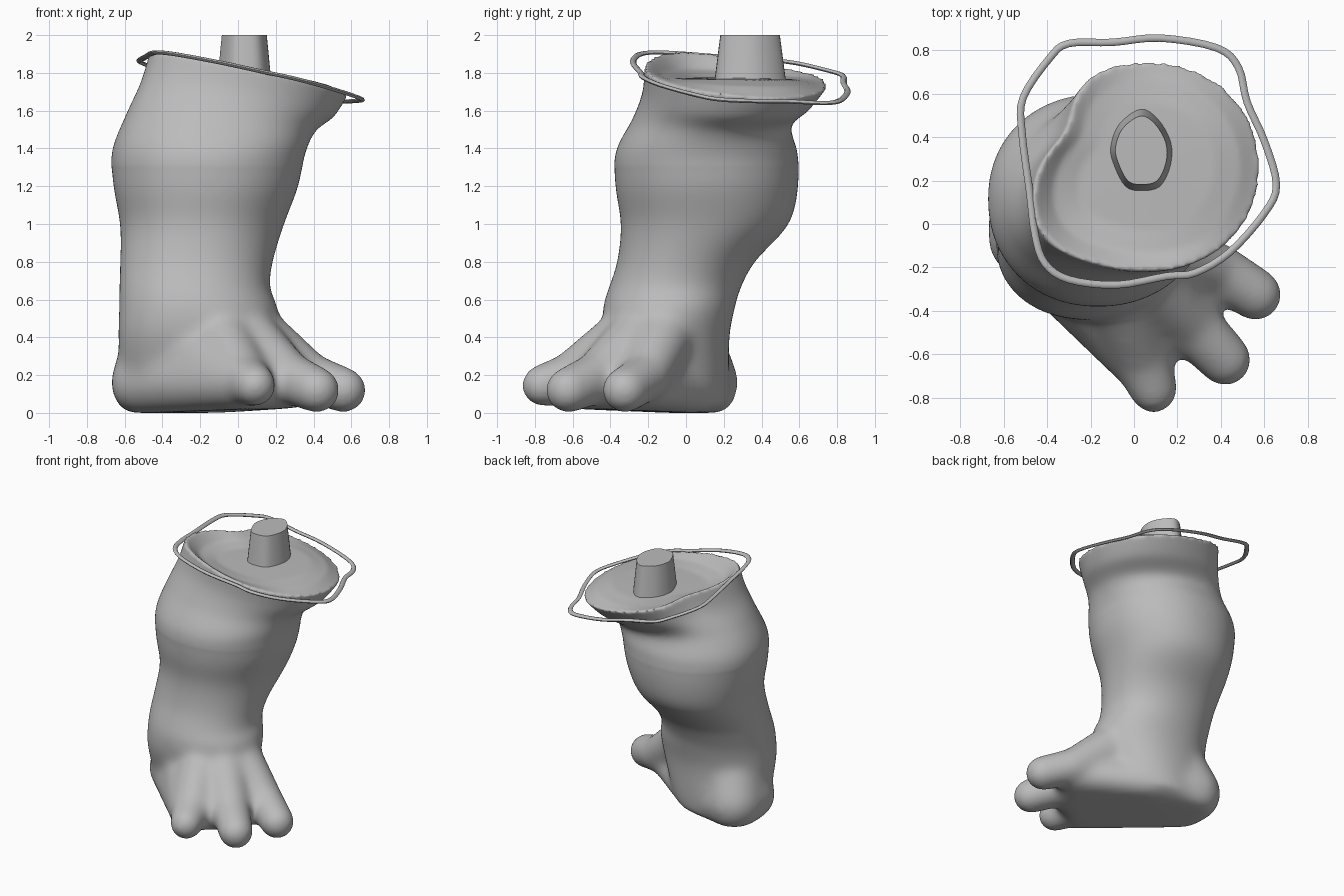
import bpy, bmesh, math
from mathutils import Vector

cube = bpy.data.objects.get("Cube")
if cube:
    bpy.data.objects.remove(cube, do_unlink=True)

grey = bpy.data.materials.new("plain grey")
grey.use_nodes = True
grey.diffuse_color = (0.5, 0.5, 0.5, 1)
grey.node_tree.nodes["Principled BSDF"].inputs["Base Color"].default_value = (0.5, 0.5, 0.5, 1)


def add_object(name, bm):
    mesh = bpy.data.meshes.new(name)
    bmesh.ops.recalc_face_normals(bm, faces=bm.faces)
    bm.to_mesh(mesh)
    bm.free()
    mesh.materials.append(grey)
    obj = bpy.data.objects.new(name, mesh)
    bpy.context.collection.objects.link(obj)
    return obj


def smooth(obj, degrees):
    bpy.ops.object.select_all(action='DESELECT')
    obj.select_set(True)
    bpy.context.view_layer.objects.active = obj
    for mod in list(obj.modifiers):
        bpy.ops.object.modifier_apply(modifier=mod.name)
    bpy.ops.object.shade_smooth_by_angle(angle=math.radians(degrees))


def spline(p, steps, cyclic=False):
    """Smooth interpolation through a list of tuples."""
    n, out = len(p), []
    for i in range(n if cyclic else n - 1):
        idx = [(i + k) % n if cyclic else min(max(i + k, 0), n - 1) for k in (-1, 0, 1, 2)]
        for s in range(steps):
            t = s / steps
            out.append(tuple(
                b + t * (c - a) / 2 + t * t * (a - 2.5 * b + 2 * c - d / 2) + t ** 3 * (1.5 * (b - c) + (d - a) / 2)
                for a, b, c, d in zip(*(p[j] for j in idx))))
    return out if cyclic else out + [p[-1]]


def loft(bm, rings):
    loops = [[bm.verts.new(v) for v in ring] for ring in rings]
    for lo, hi in zip(loops, loops[1:]):
        for i in range(len(lo)):
            j = (i + 1) % len(lo)
            bm.faces.new((lo[i], lo[j], hi[j], hi[i]))
    bm.faces.new(loops[0][::-1])
    bm.faces.new(loops[-1])


def hull(bm, balls):
    """Convex skin around balls given as (x, y, z, radius)."""
    part = bmesh.new()
    for x, y, z, r in balls:
        made = bmesh.ops.create_icosphere(part, subdivisions=3, radius=r)
        bmesh.ops.translate(part, verts=made["verts"], vec=(x, y, z))
    points = [v.co.copy() for v in part.verts]
    part.clear()
    for p in points:
        part.verts.new((p.x, p.y, max(p.z, 0)))
    bmesh.ops.remove_doubles(part, verts=part.verts, dist=0.0005)
    bmesh.ops.convex_hull(part, input=part.verts)
    loose = [v for v in part.verts if not v.link_faces]
    bmesh.ops.delete(part, geom=loose, context='VERTS')
    bmesh.ops.recalc_face_normals(part, faces=part.faces)
    temp = bpy.data.meshes.new("temp")
    part.to_mesh(temp)
    part.free()
    bm.from_mesh(temp)
    bpy.data.meshes.remove(temp)


def section(z, cx, cy, rx, ry, tilt, flare, scale=1.0):
    """Rounded-square outline, tipped towards the rim plane and flared at one corner."""
    ring = []
    for i in range(96):
        a = math.tau * i / 96
        c, s = math.cos(a), math.sin(a)
        k = (abs(c) ** 2.12 + abs(s) ** 2.12) ** (-1 / 2.12) * scale
        k *= 1 - flare * (0.21 * math.exp(-((a - 2.68) / 0.42) ** 2) - 0.11 * math.exp(-((a - 3.75) / 0.4) ** 2))
        x, y = rx * k * c, ry * k * s
        ring.append((cx + x, cy + y, z - tilt * (0.2 * x + 0.1 * y)))
    return ring


# Leg: stacked sections (z, centre x, centre y, radius x, radius y, tilt, flare)
profile = [
    (0.03, -0.28, -0.02, 0.30, 0.24, 0, 0), (0.15, -0.26, -0.05, 0.36, 0.28, 0, 0),
    (0.40, -0.22, -0.10, 0.415, 0.33, 0, 0),
    (0.56, -0.21, -0.09, 0.42, 0.35, 0, 0), (0.66, -0.23, -0.06, 0.40, 0.35, 0, 0),
    (0.80, -0.22, 0.00, 0.405, 0.365, 0, 0), (1.00, -0.19, 0.10, 0.435, 0.445, 0, 0),
    (1.20, -0.17, 0.11, 0.49, 0.485, 0, 0), (1.38, -0.155, 0.11, 0.51, 0.48, 0.1, 0),
    (1.54, -0.09, 0.14, 0.50, 0.42, 0.5, 0.3), (1.66, 0.00, 0.215, 0.51, 0.445, 0.85, 0.8),
    (1.785, 0.06, 0.265, 0.52, 0.485, 1.0, 1.0)]
rings = [section(*p) for p in spline(profile, 6)]
# Dished top levelling out around the post
z, cx, cy, rx, ry, _, flare = profile[-1]
rings += [section(z - drop, cx, cy, rx, ry, tilt, flare, scale)
          for scale, tilt, drop in ((0.97, 1, 0.002), (0.82, 0.45, 0.015), (0.6, 0.1, 0.015), (0.1, 0, 0.01))]
bm = bmesh.new()
loft(bm, rings)

# Foot: one wedge from heel and ankle to the ball, then three toes
hull(bm, [(-0.46, 0.07, 0.16, 0.21), (-0.50, -0.07, 0.16, 0.175), (-0.38, -0.03, 0.42, 0.21),
          (-0.14, -0.15, 0.43, 0.21), (0.0, -0.60, 0.16, 0.14), (0.22, -0.43, 0.16, 0.14),
          (0.34, -0.25, 0.16, 0.13), (-0.08, 0.05, 0.12, 0.12)])
toes = [[(0.09, -0.76, 0.145, 0.116), (0.03, -0.61, 0.18, 0.14), (-0.10, -0.28, 0.42, 0.17)],
        [(0.42, -0.625, 0.12, 0.125), (0.26, -0.46, 0.19, 0.14), (0.0, -0.20, 0.43, 0.18)],
        [(0.56, -0.325, 0.12, 0.125), (0.38, -0.21, 0.19, 0.13), (0.02, -0.10, 0.46, 0.18)]]
for toe in toes:
    hull(bm, toe[:2])
    hull(bm, toe[1:])
leg = add_object("leg_and_foot", bm)
mod = leg.modifiers.new("fuse", 'REMESH')
mod.mode = 'VOXEL'
mod.voxel_size = 0.013
mod = leg.modifiers.new("soften", 'SMOOTH')
mod.factor = 0.5
mod.iterations = 8
smooth(leg, 60)

# Melt the toes and ankle together, leaving the rim crisp
bm = bmesh.new()
bm.from_mesh(leg.data)
soft = [v for v in bm.verts if v.co.z < 1.3]
for _ in range(45):
    bmesh.ops.smooth_vert(bm, verts=soft, factor=0.5, use_axis_x=True, use_axis_y=True, use_axis_z=True)
bm.to_mesh(leg.data)
bm.free()

# Post: tapered egg-shaped peg
egg = [(0.03, 0.53), (0.11, 0.485), (0.17, 0.38), (0.17, 0.27), (0.12, 0.17), (0.03, 0.15),
       (-0.04, 0.17), (-0.09, 0.26), (-0.11, 0.35), (-0.07, 0.46)]
outline = spline(egg, 4, cyclic=True)
centre = Vector((0.033, 0.335))
bm = bmesh.new()
loft(bm, [[(*(centre + (Vector(p) - centre) * s), z) for p in outline]
          for s, z in ((1.0, 1.75), (0.83, 2.0))])
smooth(add_object("post", bm), 40)

# Thin flat hoop lying in the tilted rim plane, touching the rim at the front
hoop = [(-0.455, -0.05), (-0.41, -0.18), (-0.30, -0.255), (-0.08, -0.28), (0.15, -0.24), (0.28, -0.225),
        (0.44, -0.13), (0.60, 0.05), (0.655, 0.18), (0.60, 0.38), (0.52, 0.56), (0.48, 0.72),
        (0.38, 0.81), (0.12, 0.855), (-0.10, 0.835), (-0.30, 0.83), (-0.39, 0.76), (-0.51, 0.58),
        (-0.515, 0.42), (-0.48, 0.15)]
path = spline(hoop, 4, cyclic=True)
bm = bmesh.new()
loops = []
for i, p in enumerate(path):
    ahead = Vector(path[(i + 1) % len(path)]) - Vector(path[i - 1])
    side = Vector((ahead.y, -ahead.x)).normalized()
    loop = []
    for k in range(8):
        a = math.tau * k / 8
        q = Vector(p) + side * 0.017 * math.cos(a)
        loop.append(bm.verts.new((q.x, q.y, 1.808 - 0.2 * q.x - 0.1 * q.y + 0.011 * math.sin(a))))
    loops.append(loop)
for i, loop in enumerate(loops):
    prev = loops[i - 1]
    for k in range(8):
        bm.faces.new((prev[k], prev[k - 7], loop[k - 7], loop[k]))
smooth(add_object("rim_hoop", bm), 60)
